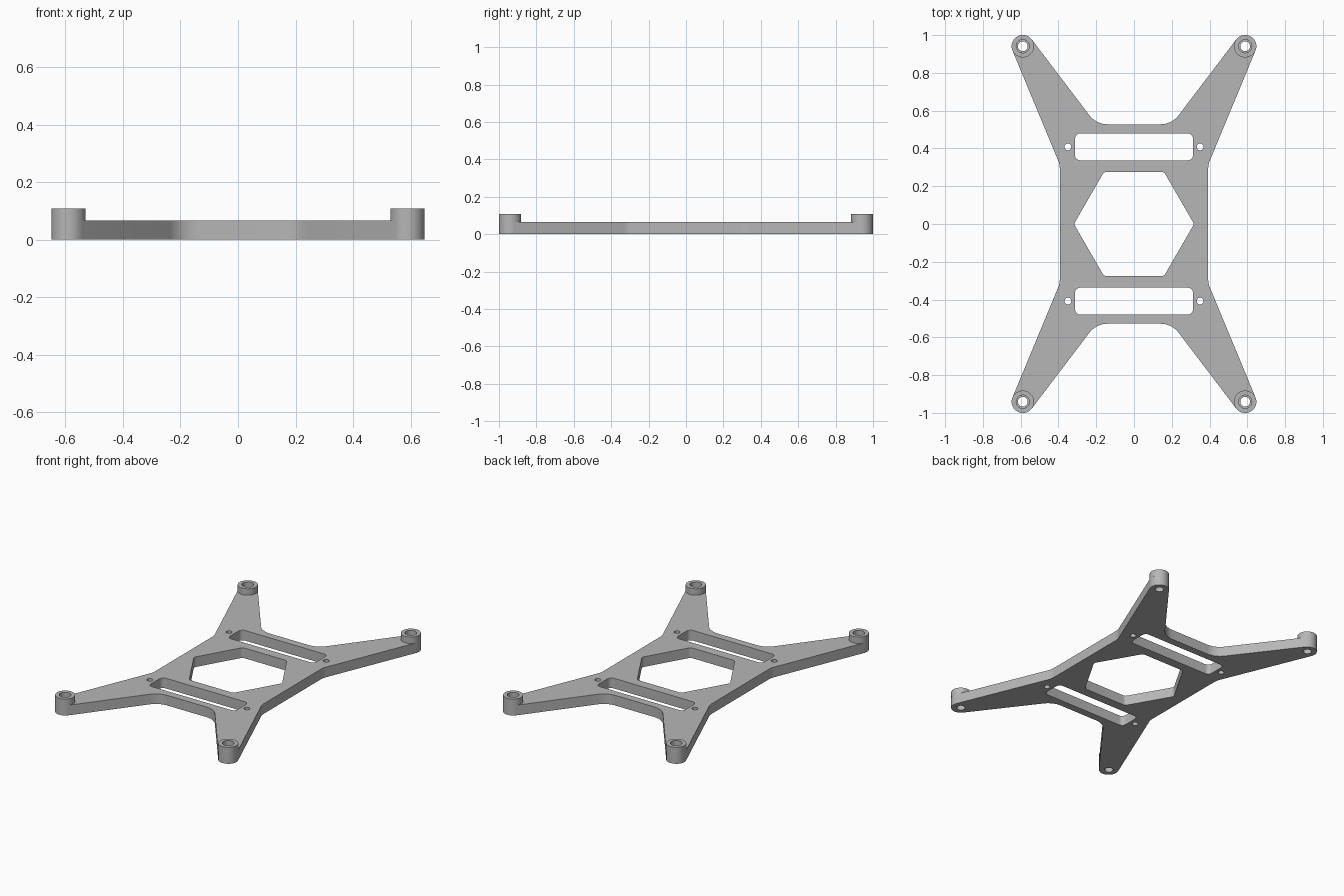
import bpy, bmesh, math
from mathutils import Vector

cube = bpy.data.objects.get("Cube")
if cube:
    bpy.data.objects.remove(cube, do_unlink=True)

GREY = (0.47, 0.47, 0.47, 1)
grey = bpy.data.materials.new("plain grey")
grey.diffuse_color = GREY
grey.use_nodes = True
grey.node_tree.nodes["Principled BSDF"].inputs["Base Color"].default_value = GREY

PLATE_TOP, BOSS_TOP = 0.066, 0.108
BOSS_X, BOSS_Y, BOSS_R = 0.5885, 0.9411, 0.0594


def rounded(corners, steps=10):
    """Closed outline whose (x, y, radius) corners are replaced by arcs."""
    pts = []
    for i, (x, y, r) in enumerate(corners):
        p = Vector((x, y))
        a = (Vector(corners[i - 1][:2]) - p).normalized()
        b = (Vector(corners[(i + 1) % len(corners)][:2]) - p).normalized()
        half = a.angle(b) / 2
        centre = p + (a + b).normalized() * (r / math.sin(half))
        start = p + a * (r / math.tan(half)) - centre
        end = p + b * (r / math.tan(half)) - centre
        sweep = math.atan2(start.x * end.y - start.y * end.x, start.dot(end))
        t0 = math.atan2(start.y, start.x)
        for k in range(steps + 1):
            t = t0 + sweep * k / steps
            pts.append((centre.x + r * math.cos(t), centre.y + r * math.sin(t)))
    return pts


def circle(x, y, r, n=32):
    return [(x + r * math.cos(math.tau * k / n), y + r * math.sin(math.tau * k / n))
            for k in range(n)]


def slab(name, outlines, z0, z1):
    """Extrude an outline with holes between two heights."""
    curve = bpy.data.curves.new(name, "CURVE")
    curve.dimensions = "2D"
    curve.fill_mode = "BOTH"
    curve.extrude = (z1 - z0) / 2
    for pts in outlines:
        s = curve.splines.new("POLY")
        s.points.add(len(pts) - 1)
        for point, (x, y) in zip(s.points, pts):
            point.co = (x, y, 0, 1)
        s.use_cyclic_u = True
    temp = bpy.data.objects.new(name + " outline", curve)
    bpy.context.collection.objects.link(temp)
    deps = bpy.context.evaluated_depsgraph_get()
    mesh = bpy.data.meshes.new_from_object(temp.evaluated_get(deps))
    bpy.data.objects.remove(temp, do_unlink=True)
    bm = bmesh.new()
    bm.from_mesh(mesh)
    bmesh.ops.remove_doubles(bm, verts=bm.verts, dist=0.0001)
    bmesh.ops.translate(bm, verts=bm.verts, vec=(0, 0, (z0 + z1) / 2))
    bmesh.ops.recalc_face_normals(bm, faces=bm.faces)
    bm.to_mesh(mesh)
    bm.free()
    mesh.materials.clear()
    mesh.materials.append(grey)
    obj = bpy.data.objects.new(name, mesh)
    bpy.context.collection.objects.link(obj)
    bpy.ops.object.select_all(action="DESELECT")
    obj.select_set(True)
    bpy.context.view_layer.objects.active = obj
    bpy.ops.object.shade_smooth_by_angle(angle=math.radians(30))
    return obj


# Frame outline: one quarter, mirrored to the other three
quarter = [(0.20, 0.528, 0.12), (0.82, 1.344, BOSS_R), (0.393, 0.315, 0.1)]
right_half = quarter + [(x, -y, r) for x, y, r in reversed(quarter)]
outline = right_half + [(-x, y, r) for x, y, r in reversed(right_half)]
cuts = [rounded(outline)]

# Hexagonal centre opening
cuts.append(rounded([(0.318 * math.cos(k * math.pi / 3),
                      0.318 * math.sin(k * math.pi / 3), 0.025) for k in range(6)], 6))

# Strap slots, small side holes and screw holes
for sy in (-1, 1):
    cy = sy * 0.408
    cuts.append(rounded([(sx * 0.312, cy + dy * 0.071, 0.027)
                         for sx, dy in ((-1, -1), (1, -1), (1, 1), (-1, 1))], 6))
    for sx in (-1, 1):
        cuts.append(circle(sx * 0.35, cy, 0.018, 24))
        cuts.append(circle(sx * BOSS_X, sy * BOSS_Y, 0.026))
slab("frame_plate", cuts, 0, PLATE_TOP)

# Raised bosses at the arm tips, with wider bores
for sx, side in ((1, "left"), (-1, "right")):
    for sy, end in ((-1, "front"), (1, "back")):
        x, y = sx * BOSS_X, sy * BOSS_Y
        slab(f"{end}_{side}_boss", [circle(x, y, BOSS_R, 48), circle(x, y, 0.035)],
             PLATE_TOP, BOSS_TOP)
